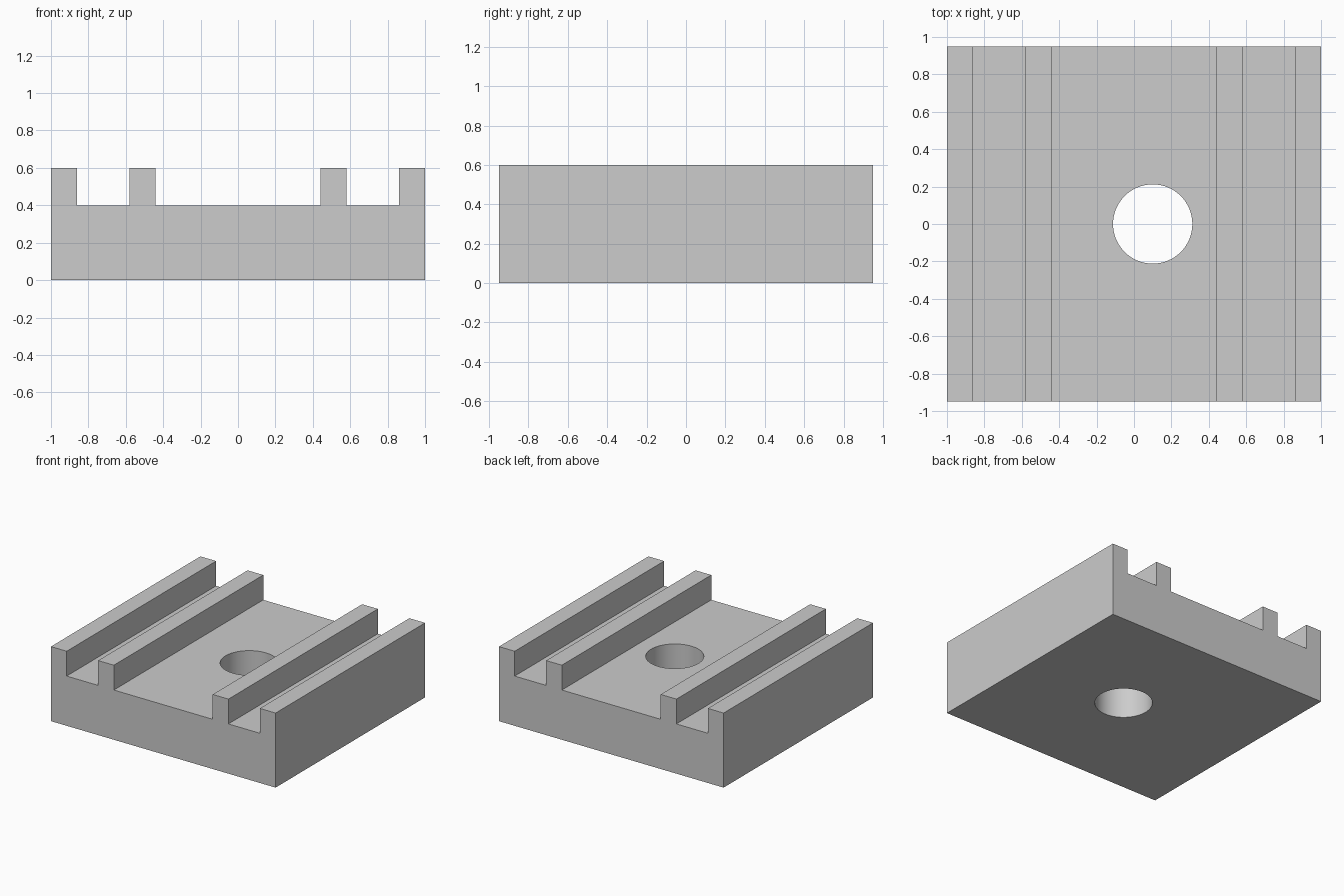
import bpy, bmesh, math

cube = bpy.data.objects.get("Cube")
if cube:
    bpy.data.objects.remove(cube, do_unlink=True)

HALF_DEPTH, FLOOR, TOP = 0.95, 0.4, 0.6

grey = bpy.data.materials.new("light_grey")
grey.use_nodes = True
grey.diffuse_color = (0.604, 0.604, 0.604, 1)
grey.node_tree.nodes["Principled BSDF"].inputs["Base Color"].default_value = grey.diffuse_color

# Grooved block: right half of the front profile, mirrored and extruded in y
half = [(0.44, FLOOR), (0.44, TOP), (0.58, TOP), (0.58, FLOOR),
        (0.86, FLOOR), (0.86, TOP), (1, TOP), (1, 0)]
outline = half + [(-x, z) for x, z in reversed(half)]

bm = bmesh.new()
front = bm.faces.new([bm.verts.new((x, -HALF_DEPTH, z)) for x, z in outline])
extruded = bmesh.ops.extrude_face_region(bm, geom=[front], use_keep_orig=True)
back = [v for v in extruded["geom"] if isinstance(v, bmesh.types.BMVert)]
bmesh.ops.translate(bm, verts=back, vec=(0, 2 * HALF_DEPTH, 0))
bmesh.ops.recalc_face_normals(bm, faces=bm.faces)
mesh = bpy.data.meshes.new("railed_block")
bm.to_mesh(mesh)
bm.free()
mesh.materials.append(grey)
block = bpy.data.objects.new("railed_block", mesh)
bpy.context.collection.objects.link(block)

# Round through hole, slightly off centre
bpy.ops.mesh.primitive_cylinder_add(vertices=64, radius=0.212, depth=1, location=(0.1, 0, FLOOR / 2))
cutter = bpy.context.object
cutter.name = "hole_cutter"
cutter.data.materials.append(grey)
cutter.hide_render = True

hole = block.modifiers.new("through_hole", "BOOLEAN")
hole.operation = "DIFFERENCE"
hole.solver = "EXACT"
hole.object = cutter

bpy.ops.object.select_all(action="DESELECT")
block.select_set(True)
bpy.context.view_layer.objects.active = block
bpy.ops.object.modifier_apply(modifier=hole.name)
bpy.data.objects.remove(cutter, do_unlink=True)
bpy.ops.object.shade_smooth_by_angle(angle=math.radians(30))
